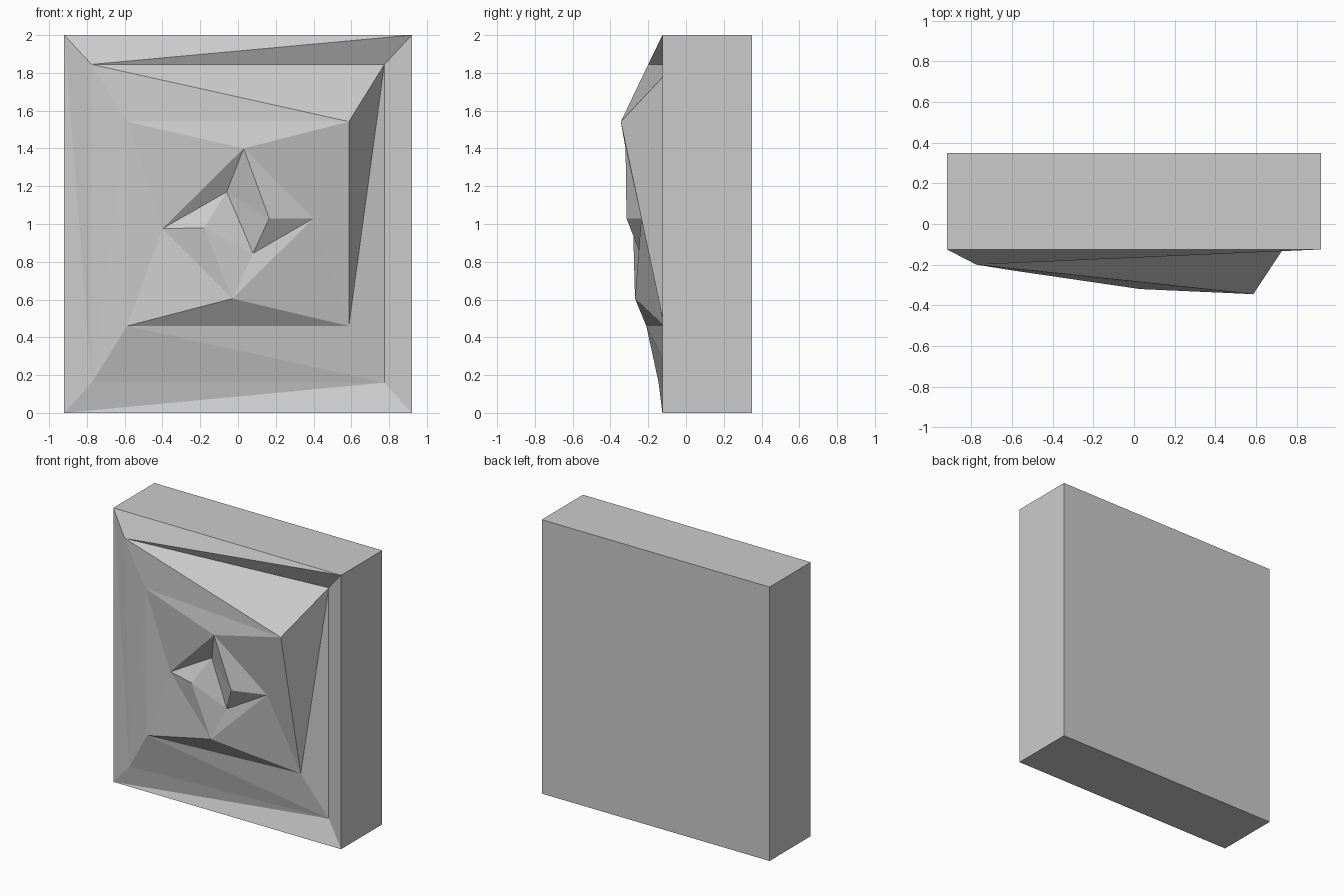
import bpy, bmesh

if "Cube" in bpy.data.objects:
    bpy.data.objects.remove(bpy.data.objects["Cube"])

# Single stone-grey colour
grey = bpy.data.materials.new("stone_grey")
grey.diffuse_color = (0.6, 0.6, 0.6, 1)
grey.use_nodes = True
grey.node_tree.nodes["Principled BSDF"].inputs["Base Color"].default_value = grey.diffuse_color

FRONT, BACK = -0.125, 0.35


def rect(w, z0, z1, ys):
    """Upright rectangle, clockwise from top left, with a depth per corner."""
    return list(zip((-w, w, w, -w), ys, (z1, z1, z0, z0)))


# Spiral relief: concentric four-point rings from the frame to the centre
rings = [
    rect(0.92, 0.0, 2.0, (FRONT,) * 4),
    rect(0.775, 0.16, 1.845, (-0.20, -0.06, -0.06, -0.145)),
    rect(0.587, 0.46, 1.542, (-0.23, -0.345, -0.115, -0.21)),
    [(-0.40, -0.21, 0.975), (0.03, -0.32, 1.40), (0.40, -0.237, 1.03), (-0.03, -0.27, 0.605)],
    [(-0.18, -0.28, 0.98), (-0.06, -0.217, 1.17), (0.165, -0.315, 1.03), (0.08, -0.243, 0.845)],
]

bm = bmesh.new()
loops = [[bm.verts.new(p) for p in ring] for ring in rings]
back = [bm.verts.new(p) for p in rect(0.92, 0.0, 2.0, (BACK,) * 4)]

# Twisted strips between neighbouring rings
for i in range(len(loops) - 1):
    a, b = loops[i], loops[i + 1]
    for k in range(4):
        n = (k + 1) % 4
        if i == 0:
            bm.faces.new((a[k], a[n], b[k]))
            bm.faces.new((a[n], b[n], b[k]))
        else:
            bm.faces.new((a[k], a[n], b[n]))
            bm.faces.new((a[k], b[n], b[k]))

# Folded centre
c = loops[-1]
bm.faces.new((c[0], c[1], c[3]))
bm.faces.new((c[1], c[2], c[3]))

# Block sides and back
for k in range(4):
    n = (k + 1) % 4
    bm.faces.new((loops[0][n], loops[0][k], back[k], back[n]))
bm.faces.new(back)
bmesh.ops.recalc_face_normals(bm, faces=bm.faces[:])

mesh = bpy.data.meshes.new("relief_block")
bm.to_mesh(mesh)
bm.free()
mesh.materials.append(grey)
bpy.context.collection.objects.link(bpy.data.objects.new("relief_block", mesh))
